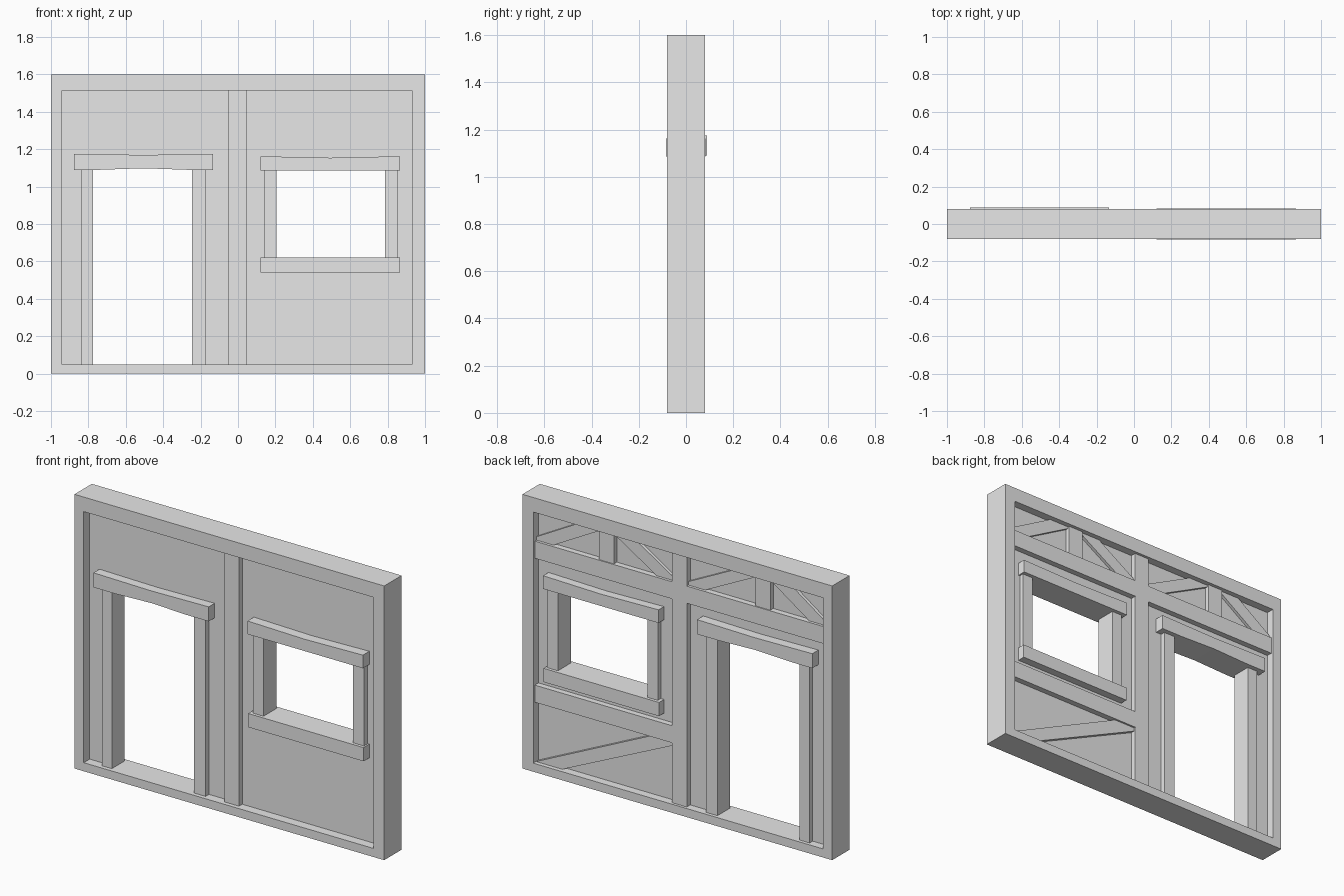
import bpy
import bmesh

cube = bpy.data.objects.get("Cube")
if cube:
    bpy.data.objects.remove(cube, do_unlink=True)

grey = bpy.data.materials.new("plain_grey")
grey.use_nodes = True
grey.diffuse_color = (0.8, 0.8, 0.8, 1)
grey.node_tree.nodes["Principled BSDF"].inputs["Base Color"].default_value = (0.8, 0.8, 0.8, 1)


def slab(name, loops, y0, y1):
    """Extrude an outline (plus optional hole loops) drawn in x, z from y0 to y1."""
    bm = bmesh.new()
    edges = []
    for loop in loops:
        vs = [bm.verts.new((x, y0, z)) for x, z in loop]
        edges += [bm.edges.new((vs[i - 1], vs[i])) for i in range(len(vs))]
    bmesh.ops.triangle_fill(bm, edges=edges, use_beauty=True, normal=(0, -1, 0))
    bmesh.ops.dissolve_limit(bm, angle_limit=0.01, verts=bm.verts[:], edges=bm.edges[:])
    out = bmesh.ops.extrude_face_region(bm, geom=bm.faces[:], use_keep_orig=True)
    moved = [g for g in out["geom"] if isinstance(g, bmesh.types.BMVert)]
    bmesh.ops.translate(bm, verts=moved, vec=(0, y1 - y0, 0))
    bmesh.ops.recalc_face_normals(bm, faces=bm.faces[:])
    mesh = bpy.data.meshes.new(name)
    bm.to_mesh(mesh)
    bm.free()
    mesh.materials.append(grey)
    obj = bpy.data.objects.new(name, mesh)
    bpy.context.collection.objects.link(obj)
    return obj


def rect(x0, x1, z0, z1):
    return [(x0, z0), (x1, z0), (x1, z1), (x0, z1)]


def bar(name, x0, x1, z0, z1, y0, y1):
    return slab(name, [rect(x0, x1, z0, z1)], y0, y1)


def lintel(name, x0, x1, z0, z1, dip, rise, y0, y1):
    """Rough timber with a slightly uneven top and underside."""
    m = (x0 + x1) / 2
    a, b = x0 + 0.14, x1 - 0.14
    slab(name, [[(x0, z0), (a, z0), (m, z0 + rise), (b, z0), (x1, z0),
                 (x1, z1), (m, z1 - dip), (x0, z1)]], y0, y1)


LEFT, RIGHT, FLOOR, TOP = -0.94, 0.93, 0.05, 1.515
PANEL_Y, BACK_Y = -0.025, 0.032

# Outer frame
slab("outer_frame", [rect(-1, 1, 0, 1.6), rect(LEFT, RIGHT, FLOOR, TOP)], -0.08, 0.08)

# Wall panel with a door notch and a window hole
door = [(-0.79, FLOOR), (-0.79, 1.12), (-0.23, 1.12), (-0.23, FLOOR)]
outline = [(LEFT, FLOOR)] + door + [(RIGHT, FLOOR), (RIGHT, TOP), (LEFT, TOP)]
slab("wall_panel", [outline, rect(0.19, 0.80, 0.59, 1.11)], PANEL_Y, BACK_Y)

# Centre post
bar("centre_post", -0.05, 0.045, FLOOR, TOP, -0.055, 0.064)

# Door surround
for name, x0, x1 in (("right", -0.84, -0.775), ("left", -0.245, -0.17)):
    bar("door_jamb_" + name, x0, x1, FLOOR, 1.1, -0.056, 0.06)
lintel("door_lintel", -0.877, -0.133, 1.09, 1.175, 0.006, 0.008, -0.08, 0.088)

# Window surround
for name, x0, x1 in (("right", 0.14, 0.207), ("left", 0.785, 0.855)):
    bar("window_jamb_" + name, x0, x1, 0.6, 1.1, -0.06, 0.06)
lintel("window_lintel", 0.12, 0.865, 1.085, 1.162, 0.008, 0, -0.084, 0.082)
bar("window_sill", 0.12, 0.865, 0.54, 0.62, -0.078, 0.078)

# Back truss in each bay: beam, king post and two braces
BEAM = 1.34
for name, x0, x1, mid in (("left", 0.045, RIGHT, 0.472), ("right", LEFT, -0.05, -0.538)):
    bar("truss_beam_" + name, x0, x1, 1.24, BEAM, BACK_Y, 0.066)
    bar("truss_post_" + name, mid - 0.048, mid + 0.048, BEAM, TOP, BACK_Y, 0.06)
    for side, end, s in (("outer", x1, 1), ("inner", x0, -1)):
        post = mid + s * 0.048
        slab("truss_brace_%s_%s" % (name, side),
             [[(end, BEAM), (end - s * 0.11, BEAM), (post, TOP - 0.01), (post, TOP),
               (post + s * 0.13, TOP), (end, BEAM + 0.02)]], BACK_Y, 0.05)

# Back rail and diagonal brace under the window
bar("lower_rail", 0.045, RIGHT, 0.40, 0.50, BACK_Y, 0.066)
slab("lower_brace", [[(RIGHT, FLOOR), (0.76, FLOOR), (0.045, 0.38), (0.045, 0.40),
                      (0.185, 0.40)]], BACK_Y, 0.055)
